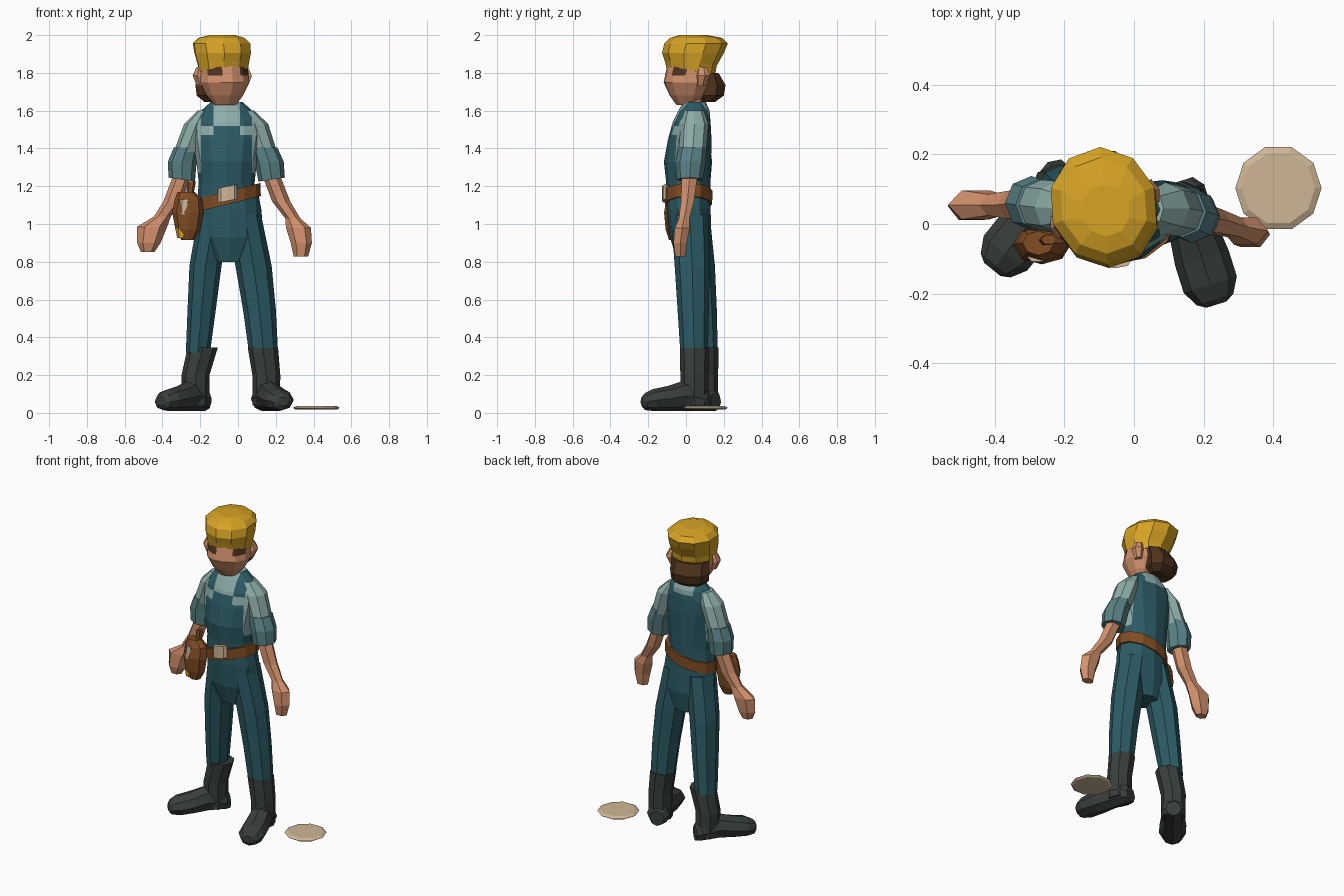
import bpy, bmesh, math
from mathutils import Matrix, Vector


def material(name, r, g, b):
    m = bpy.data.materials.new(name)
    m.diffuse_color = (r, g, b, 1)
    return m


YELLOW = material("yellow", 0.68, 0.37, 0.018)
TEAL = material("dark teal", 0.025, 0.105, 0.13)
SHIRT = material("pale shirt", 0.27, 0.42, 0.40)
CUFF = material("cuff blue", 0.10, 0.22, 0.235)
SKIN = material("skin", 0.64, 0.28, 0.15)
BOOT = material("boot grey", 0.04, 0.05, 0.045)
LEATHER = material("leather", 0.22, 0.075, 0.018)
HAIR = material("dark brown", 0.075, 0.032, 0.012)
CREAM = material("cream", 0.62, 0.47, 0.31)


def loft(name, rings, mats, n=8, M=None, cuts=(), rule=None):
    """Stack of elliptical rings (x, y, z, rx, ry[, tilt_x, tilt_y]), optionally cut and coloured by rule."""
    bm = bmesh.new()
    loops = []
    for r in rings:
        x, y, z, rx, ry = r[:5]
        tx, ty = r[5:] if len(r) > 5 else (0, 0)
        loop = []
        for i in range(n):
            a = 2 * math.pi * i / n
            dx, dy = rx * math.cos(a), ry * math.sin(a)
            loop.append(bm.verts.new((x + dx, y + dy, z + tx * dx + ty * dy)))
        loops.append(loop)
    for a, b in zip(loops, loops[1:]):
        for i in range(n):
            j = (i + 1) % n
            bm.faces.new((a[i], a[j], b[j], b[i]))
    bm.faces.new(loops[0])
    bm.faces.new(loops[-1])
    bmesh.ops.recalc_face_normals(bm, faces=bm.faces[:])
    for co, no in cuts:
        bmesh.ops.bisect_plane(bm, geom=bm.verts[:] + bm.edges[:] + bm.faces[:],
                               plane_co=co, plane_no=no)
    if rule:
        bm.normal_update()
        for f in bm.faces:
            f.material_index = rule(f.calc_center_median(), f.normal)
    if M:
        bm.transform(M)
        bmesh.ops.recalc_face_normals(bm, faces=bm.faces[:])
    me = bpy.data.meshes.new(name)
    bm.to_mesh(me)
    bm.free()
    for m in mats:
        me.materials.append(m)
    ob = bpy.data.objects.new(name, me)
    bpy.context.collection.objects.link(ob)
    return ob


X, Z = Vector((1, 0, 0)), Vector((0, 0, 1))
C = -0.06  # body centre line

# Torso: shirt with bib, straps and overall back
def torso_rule(c, nrm):
    d = abs(c.x - C)
    if c.z < 1.27:
        return 0
    if d > 0.135:
        return 1
    if c.z > 1.52:
        return 0 if d > 0.07 or (nrm.y > 0.1 and c.z < 1.57) else 1
    if nrm.y < 0 and c.z > 1.47 and d > 0.07:
        return 1
    return 0


loft("torso", [(C, .012, 1.13, .155, .115), (C, .012, 1.22, .148, .117), (C, .008, 1.33, .16, .125),
               (C, .02, 1.45, .18, .115), (C, .03, 1.54, .185, .1), (C, .042, 1.60, .135, .083),
               (C, .045, 1.645, .085, .06)],
     [TEAL, SHIRT], 12,
     cuts=[((C + s * d, 0, 0), X) for s in (-1, 1) for d in (.07, .135)]
     + [((0, 0, z), Z) for z in (1.27, 1.47, 1.52, 1.57)], rule=torso_rule)

# Hips and legs
loft("hips", [(-.05, .012, 1.2, .15, .116), (-.045, .015, 1.08, .168, .115), (-.043, .025, .93, .18, .11),
              (-.045, .035, .8, .09, .08)], [TEAL], 12)
loft("left_leg", [(-.125, .025, 1.05, .085, .1), (-.172, .055, .78, .085, .098), (-.192, .075, .55, .075, .088),
                  (-.212, .095, .32, .064, .073)], [TEAL])
loft("right_leg", [(.035, .02, 1.05, .087, .1), (.082, .033, .78, .096, .093), (.113, .038, .55, .087, .083),
                   (.135, .043, .32, .077, .073)], [TEAL])

# Boots: shaft plus foot pointing along a direction
def boot(side, x, y, dx, dy):
    loft(side + "_boot_shaft", [(x - .06 * dx, y, .345, .08, .078), (x, y, .2, .074, .075),
                                (x, y, .04, .072, .075)], [BOOT])
    d = Vector((dx, dy, 0)).normalized()
    w = Z.cross(d)
    M = Matrix(((w.x, 0, d.x, x), (w.y, 0, d.y, y), (w.z, 1, d.z, .01), (0, 0, 0, 1)))
    rings = [(-.08, .045, .05), (-.05, .07, .065), (.06, .07, .08), (.15, .08, .066),
             (.23, .08, .058), (.275, .055, .045), (.29, .03, .025)]
    loft(side + "_foot", [(0, h if t < .25 else .05, t, wd, h) for t, wd, h in rings], [BOOT], M=M)


boot("left", -.225, .095, -.63, -.78)
boot("right", .15, .045, .3, -.95)

# Sleeves, rolled cuffs, forearms with hands
def arm(side, sleeve, cuff, hand):
    loft(side + "_sleeve", sleeve, [SHIRT])
    loft(side + "_cuff", cuff, [CUFF])
    loft(side + "_forearm", hand, [SKIN], 6)


arm("left",
    [(-.18, .045, 1.60, .035, .05), (-.22, .048, 1.53, .065, .075), (-.275, .055, 1.38, .066, .073)],
    [(-.272, .055, 1.405, .068, .074), (-.295, .06, 1.33, .076, .078), (-.298, .06, 1.235, .07, .07, -.15, 0)],
    [(-.295, .06, 1.26, .047, .05), (-.345, .055, 1.12, .05, .045), (-.4, .055, 1.04, .045, .035),
     (-.455, .055, .985, .08, .048), (-.472, .05, .9, .062, .045), (-.478, .05, .852, .036, .03)])
arm("right",
    [(.05, .045, 1.60, .035, .05), (.09, .045, 1.53, .07, .075), (.14, .035, 1.38, .067, .072)],
    [(.138, .035, 1.405, .07, .074), (.165, .025, 1.33, .077, .08), (.178, .02, 1.235, .07, .07, .15, 0)],
    [(.175, .02, 1.26, .047, .048), (.228, .008, 1.12, .048, .04), (.29, -.01, 1.03, .04, .032),
     (.32, -.02, .98, .066, .045), (.335, -.03, .9, .056, .042), (.333, -.03, .828, .038, .03)])

# Belt, tilted across the hips, with buckle
loft("belt", [(-.05, .013, 1.105, .171, .125, .25, 0), (-.05, .013, 1.175, .168, .128, .25, 0)], [LEATHER], 12)
loft("buckle", [(-.055, -.105, 1.122, .05, .022, .2, 0), (-.055, -.105, 1.2, .05, .022, .2, 0)], [CREAM], 8)

# Tool pouch with its contents
loft("pouch", [(-.265, -.06, .915, .035, .03), (-.265, -.06, .97, .066, .048), (-.265, -.06, 1.06, .083, .056),
               (-.262, -.055, 1.13, .074, .05), (-.275, -.055, 1.17, .045, .035)], [LEATHER])
loft("pouch_flap", [(-.285, -.095, 1.05, .025, .018), (-.28, -.09, 1.13, .03, .02)], [CREAM], 6)
loft("pouch_trim", [(-.3, -.065, .925, .022, .03), (-.3, -.065, .975, .032, .035)], [YELLOW], 6)
loft("tool_handle", [(-.26, -.05, 1.12, .018, .015), (-.245, -.045, 1.225, .022, .015)], [LEATHER], 6)

# Neck and turned head with dark eyes
H = Matrix.Translation((-.075, .02, 0)) @ Matrix.Rotation(math.radians(20), 4, 'Z')
loft("neck", [(C, .04, 1.6, .055, .045), (C, .045, 1.72, .05, .045)], [SKIN])


def face_rule(c, nrm):
    return 1 if nrm.y < -.1 and .05 < abs(c.x) < .115 and 1.785 < c.z < 1.83 else 0


loft("head", [(0, -.025, 1.63, .06, .045), (0, -.012, 1.68, .1, .095), (0, -.01, 1.75, .135, .13),
              (0, 0, 1.83, .13, .122), (0, 0, 1.9, .1, .1)], [SKIN, HAIR], 12, H,
     cuts=[((s * d, 0, 0), X) for s in (-1, 1) for d in (.05, .115)]
     + [((0, 0, z), Z) for z in (1.785, 1.83)], rule=face_rule)
for side, s in (("left", -1), ("right", 1)):
    loft(side + "_ear", [(s * .125, .02, 1.73, .018, .025), (s * .142, .025, 1.785, .025, .04),
                         (s * .13, .025, 1.83, .015, .025)], [SKIN], 6, H)

# Back hair and cap
loft("back_hair", [(0, .09, 1.645, .075, .045), (0, .105, 1.68, .115, .08), (0, .11, 1.735, .12, .086),
                   (0, .09, 1.8, .115, .06)], [HAIR], 8, H)
loft("cap", [(0, .005, 1.805, .136, .128, 0, -.2), (0, .005, 1.85, .143, .137, 0, -.1), (0, .018, 1.905, .153, .165),
             (0, .035, 1.955, .155, .17), (0, .035, 1.985, .125, .14), (0, .02, 2.0, .07, .075)],
     [YELLOW], 10, H)

# Flat disc lying beside the foot
loft("ground_disc", [(.415, .103, .018, .11, .11), (.415, .103, .027, .124, .124), (.415, .103, .037, .105, .105)],
     [CREAM], 10)
